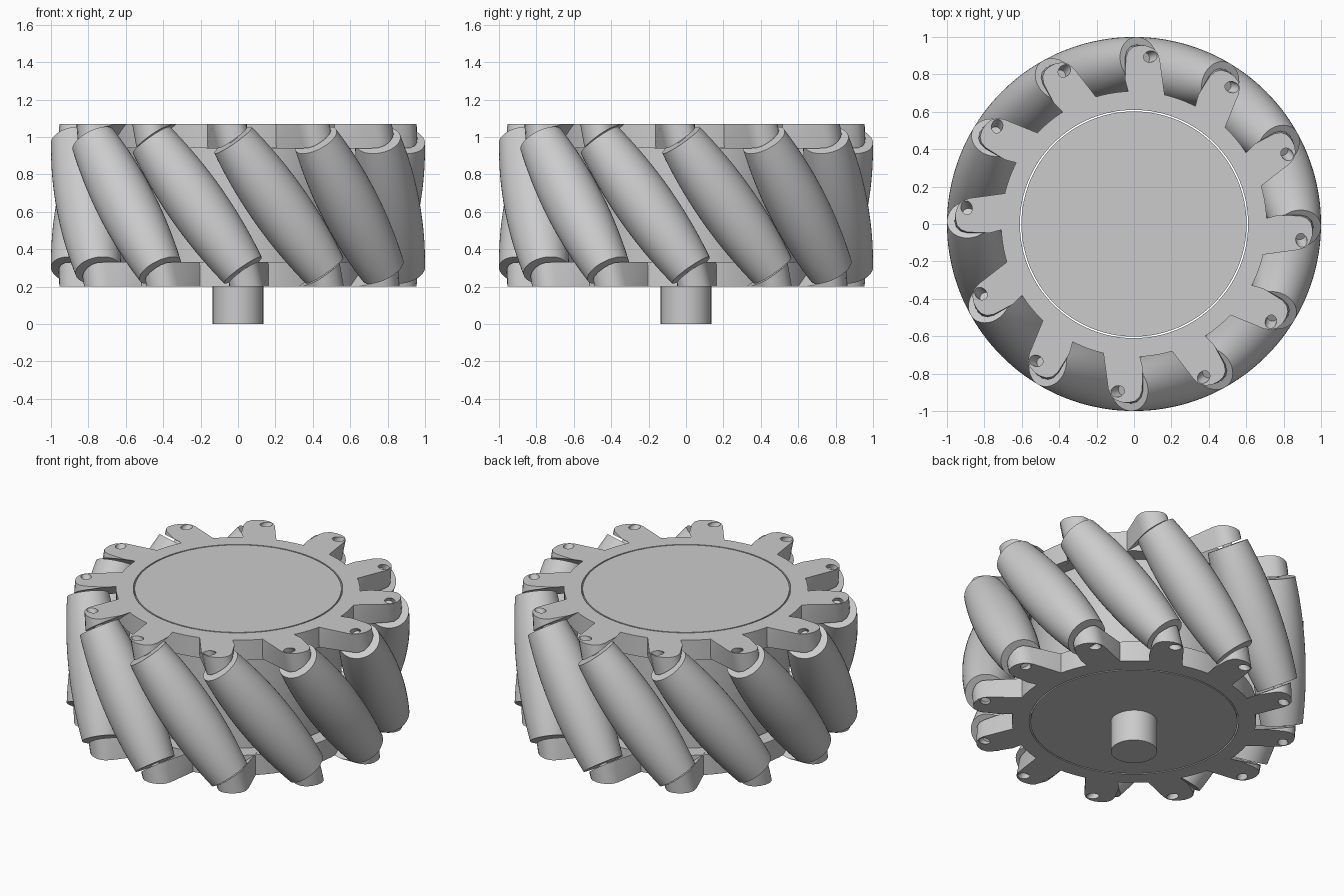
import bpy, bmesh
from math import sin, cos, sqrt, radians, pi
from mathutils import Matrix, Vector

if "Cube" in bpy.data.objects:
    bpy.data.objects.remove(bpy.data.objects["Cube"])

MID, HALF = 0.635, 0.435          # wheel mid height and half width
TILT = radians(36)                # roller tilt
RC = 0.842                        # roller centre distance
END = 0.43                        # roller half length
AXIS = Vector((0, -sin(TILT), cos(TILT)))


def add_object(name, bm):
    bmesh.ops.recalc_face_normals(bm, faces=bm.faces)
    me = bpy.data.meshes.new(name)
    bm.to_mesh(me)
    bm.free()
    ob = bpy.data.objects.new(name, me)
    bpy.context.collection.objects.link(ob)
    return ob


def smooth(ob):
    bpy.ops.object.select_all(action='DESELECT')
    ob.select_set(True)
    bpy.context.view_layer.objects.active = ob
    bpy.ops.object.shade_smooth_by_angle(angle=radians(30))


def lathe(name, profile, seg, closed=False):
    """Revolve (radius, z) points about z; open profiles get flat end caps."""
    bm = bmesh.new()
    rings = [[bm.verts.new((r * cos(2 * pi * i / seg), r * sin(2 * pi * i / seg), z))
              for i in range(seg)] for r, z in profile]
    n = len(rings)
    for a in range(n if closed else n - 1):
        lo, hi = rings[a], rings[(a + 1) % n]
        for i in range(seg):
            j = (i + 1) % seg
            bm.faces.new((lo[i], lo[j], hi[j], hi[i]))
    if not closed:
        bm.faces.new(rings[0][::-1])
        bm.faces.new(rings[-1])
    ob = add_object(name, bm)
    smooth(ob)
    return ob


def barrel_radius(s):
    """Largest roller radius at s along its axis that stays inside radius 1."""
    best = 1
    for k in range(-100, 101):
        b = k * 0.001
        t = s * sin(TILT) + b * cos(TILT)
        a = sqrt(1 - t * t) - RC
        best = min(best, sqrt(a * a + b * b))
    return best


# Axle, hub and the two side rings
lathe("axle", [(0.135, 0), (0.135, 0.25)], 64)
lathe("hub", [(0.602, 0.2), (0.602, 1.07)], 128)
for name, z0, z1 in (("lower_ring", 0.2, 0.33), ("upper_ring", 0.94, 1.07)):
    lathe(name, [(0.61, z0), (0.71, z0), (0.71, z1), (0.61, z1)], 128, closed=True)

# Master roller: barrel whose outline fills the wheel cylinder
steps = [END * (i / 10 - 1) for i in range(21)]
roller = lathe("roller", [(barrel_radius(s), s) for s in steps], 48)
pin = lathe("roller_pin", [(0.028, -0.49), (0.028, 0.49)], 20)

# Master lug: rounded arm, cut off square to the roller axis
plan = [(-0.052, 0.66), (-0.043, 0.89), (-0.03, 0.925), (-0.005, 0.947), (0.03, 0.955),
        (0.065, 0.953), (0.1, 0.94), (0.125, 0.915), (0.138, 0.88), (0.168, 0.66)]
turn = Matrix.Rotation(radians(-105), 4, 'Z')
bm = bmesh.new()
top, low = [], []
for x, y in plan:
    p = turn @ Vector((x, y, HALF))
    tip = 1 if y > 0.8 else 0
    top.append(bm.verts.new(p))
    low.append(bm.verts.new(p + Vector((0.015 * tip, 0.03 * tip, -0.14))))
bm.faces.new(top)
bm.faces.new(low[::-1])
for i in range(len(plan)):
    j = (i + 1) % len(plan)
    bm.faces.new((top[i], low[i], low[j], top[j]))
cut = bmesh.ops.bisect_plane(bm, geom=bm.verts[:] + bm.edges[:] + bm.faces[:],
                             plane_co=Vector((RC, 0, 0)) + AXIS * (END + 0.012),
                             plane_no=AXIS, clear_inner=True)
bmesh.ops.holes_fill(bm, edges=[e for e in bm.edges if e.is_boundary])
bmesh.ops.triangulate(bm, faces=bm.faces[:])
lug = add_object("lug", bm)

# Pin hole through the lug
tilted = Matrix.Translation((RC, 0, 0)) @ Matrix.Rotation(TILT, 4, 'X')
cutter = lathe("hole_cutter", [(0.03, 0.3), (0.03, 0.8)], 24)
cutter.matrix_world = tilted
cutter.hide_render = True
mod = lug.modifiers.new("hole", 'BOOLEAN')
mod.object = cutter
mod.operation = 'DIFFERENCE'
mod.solver = 'EXACT'
bpy.context.view_layer.update()
bpy.context.view_layer.objects.active = lug
bpy.ops.object.modifier_apply(modifier=mod.name)
bpy.data.objects.remove(cutter)
smooth(lug)

# Repeat rollers, pins and lugs around the wheel
flip = Matrix.Rotation(pi, 4, 'X')
for k in range(12):
    place = Matrix.Translation((0, 0, MID)) @ Matrix.Rotation(radians(15 + 30 * k), 4, 'Z')
    for name, src, local in (("roller", roller, tilted), ("roller_pin", pin, tilted),
                             ("upper_lug", lug, Matrix()), ("lower_lug", lug, flip)):
        ob = bpy.data.objects.new(f"{name}_{k + 1}", src.data)
        bpy.context.collection.objects.link(ob)
        ob.matrix_world = place @ local
for src in (roller, pin, lug):
    bpy.data.objects.remove(src)
